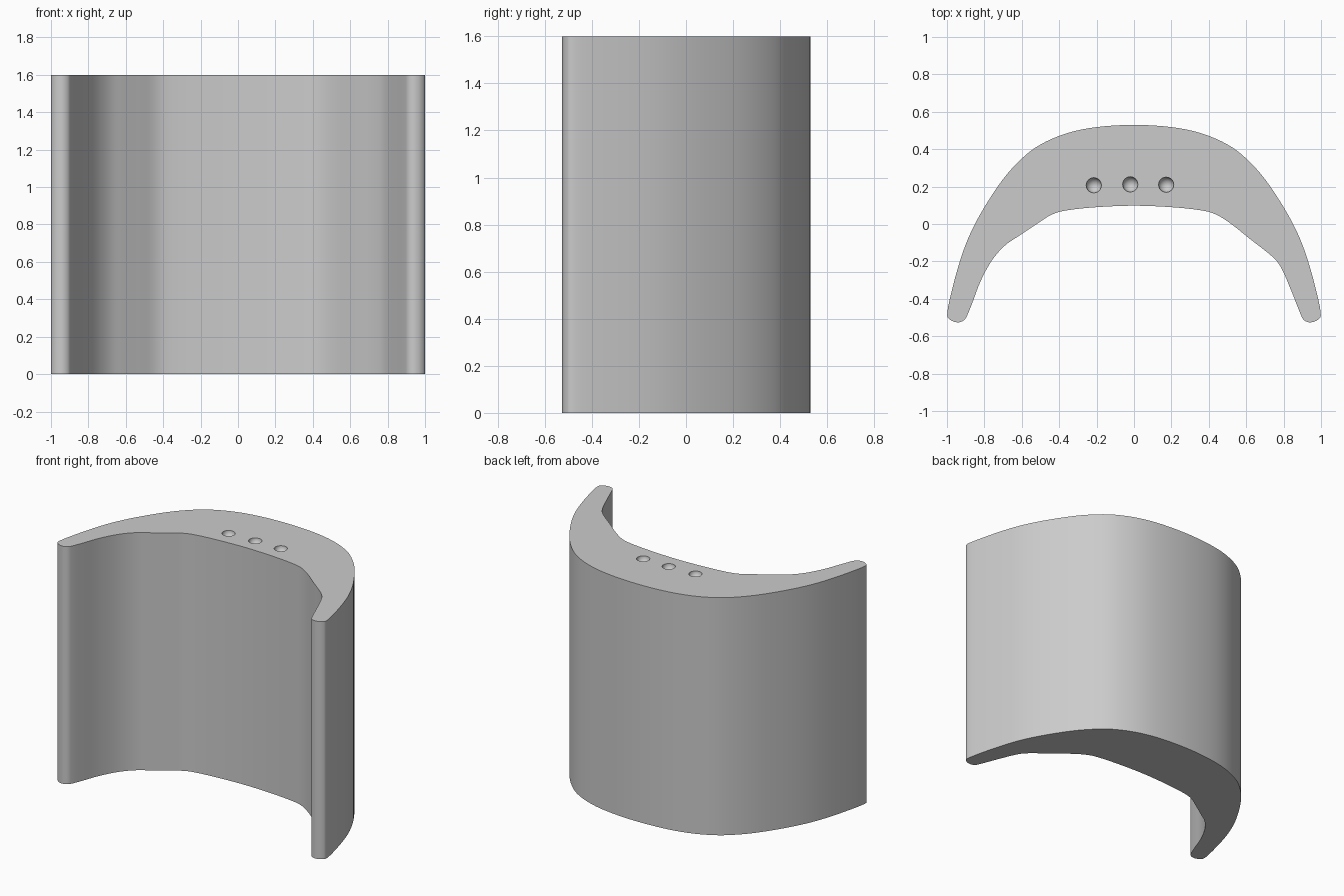
import bpy, bmesh, math
from mathutils import Vector

if "Cube" in bpy.data.objects:
    bpy.data.objects.remove(bpy.data.objects["Cube"])

HEIGHT = 1.6
STEPS = 4

grey = bpy.data.materials.new("plain_grey")
grey.diffuse_color = (0.6, 0.6, 0.6, 1)
grey.use_nodes = True
grey.node_tree.nodes["Principled BSDF"].inputs["Base Color"].default_value = grey.diffuse_color

# Half of the outer curve, from the crown to the rounded tip
outer = [(0.0, 0.53), (0.2, 0.518), (0.36, 0.485), (0.5, 0.425), (0.6, 0.35),
         (0.7, 0.24), (0.8, 0.09), (0.87, -0.04), (0.92, -0.165), (0.965, -0.32),
         (0.998, -0.47), (0.985, -0.51), (0.945, -0.526), (0.91, -0.515)]
# Inner curve, slightly different on each side
inner_right = [(0.89, -0.48), (0.84, -0.355), (0.79, -0.24), (0.74, -0.175), (0.62, -0.08),
               (0.52, 0.0), (0.44, 0.05), (0.36, 0.073), (0.2, 0.09), (0.0, 0.098)]
inner_left = [(-0.2, 0.09), (-0.36, 0.073), (-0.44, 0.05), (-0.52, 0.0), (-0.61, -0.06),
              (-0.69, -0.115), (-0.76, -0.195), (-0.82, -0.305), (-0.86, -0.41), (-0.89, -0.485)]
mirrored = [(-x, y) for x, y in reversed(outer[1:])]
points = [Vector(p) for p in outer + inner_right + inner_left + mirrored]


def smooth_loop(pts, steps):
    """Closed Catmull-Rom curve through the points."""
    result, n = [], len(pts)
    for i in range(n):
        a, b, c, d = (pts[(i + k) % n] for k in (-1, 0, 1, 2))
        for s in range(steps):
            t = s / steps
            result.append(0.5 * (2 * b + (c - a) * t + (2 * a - 5 * b + 4 * c - d) * t ** 2
                                 + (3 * b - a - 3 * c + d) * t ** 3))
    return result


# Curved body: extruded crescent profile
bm = bmesh.new()
base = bm.faces.new([bm.verts.new((p.x, p.y, 0)) for p in smooth_loop(points, STEPS)])
top = bmesh.ops.extrude_face_region(bm, geom=[base])["geom"]
bmesh.ops.translate(bm, vec=(0, 0, HEIGHT),
                    verts=[g for g in top if isinstance(g, bmesh.types.BMVert)])
bmesh.ops.recalc_face_normals(bm, faces=bm.faces)
mesh = bpy.data.meshes.new("crescent_body")
bm.to_mesh(mesh)
bm.free()
mesh.materials.append(grey)
body = bpy.data.objects.new("crescent_body", mesh)
bpy.context.collection.objects.link(body)

# Three small round dimples in the top
for i, (x, y) in enumerate([(-0.215, 0.207), (-0.02, 0.212), (0.172, 0.21)]):
    bpy.ops.mesh.primitive_uv_sphere_add(segments=24, ring_count=13, radius=0.041,
                                         location=(x, y, HEIGHT))
    cutter = bpy.context.object
    cutter.name = f"dimple_cutter_{i + 1}"
    cutter.data.materials.append(grey)
    cutter.hide_render = True
    cut = body.modifiers.new(f"dimple_{i + 1}", 'BOOLEAN')
    cut.operation = 'DIFFERENCE'
    cut.solver = 'EXACT'
    cut.object = cutter
    bpy.context.view_layer.objects.active = body
    bpy.ops.object.modifier_apply(modifier=cut.name)
    bpy.data.objects.remove(cutter)

# Smooth walls with crisp rims
bpy.ops.object.select_all(action='DESELECT')
body.select_set(True)
bpy.context.view_layer.objects.active = body
bpy.ops.object.shade_smooth_by_angle(angle=math.radians(30))
